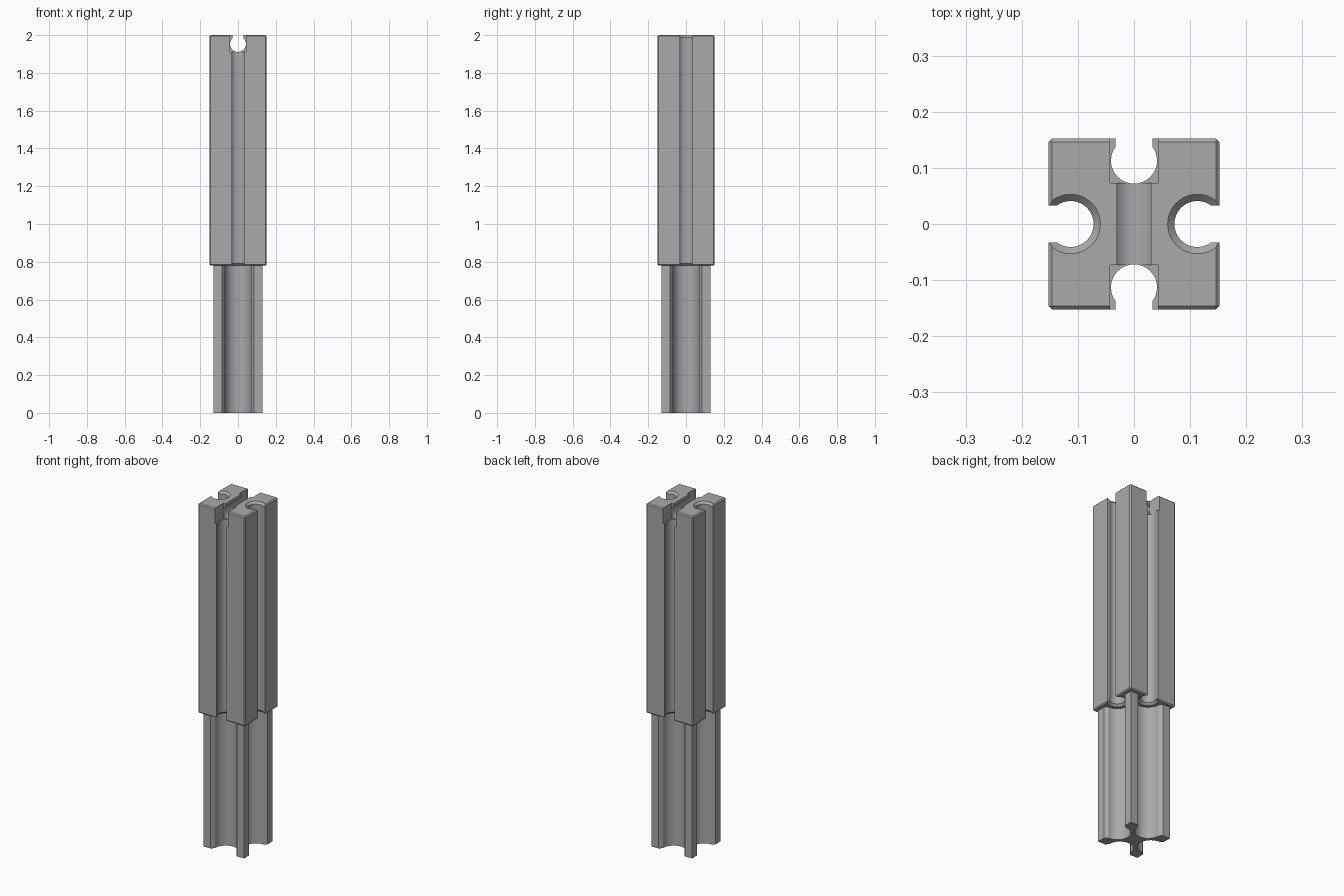
import bpy, bmesh, math
from mathutils import Matrix

if "Cube" in bpy.data.objects:
    bpy.data.objects.remove(bpy.data.objects["Cube"])

HALF, SHAFT_HALF = 0.152, 0.131      # half widths of upper body and lower shaft
STEP, TOP = 0.78, 2.0                # heights of the step and the top
BORE = 0.113                         # distance of groove axes from the centre
QUARTERS = [Matrix.Rotation(math.radians(90 * k), 4, 'Z') for k in range(4)]

grey = bpy.data.materials.new("plain grey")
grey.use_nodes = True
grey.diffuse_color = (0.4, 0.4, 0.4, 1)
grey.node_tree.nodes["Principled BSDF"].inputs["Base Color"].default_value = (0.4, 0.4, 0.4, 1)


def finish(name, bm, matrix=Matrix()):
    bmesh.ops.transform(bm, matrix=matrix, verts=bm.verts)
    bmesh.ops.recalc_face_normals(bm, faces=bm.faces)
    mesh = bpy.data.meshes.new(name)
    bm.to_mesh(mesh)
    bm.free()
    mesh.materials.append(grey)
    obj = bpy.data.objects.new(name, mesh)
    bpy.context.collection.objects.link(obj)
    return obj


def box(name, x, y, z, bevel=0):
    bm = bmesh.new()
    bmesh.ops.create_cube(bm, size=1)
    for v in bm.verts:
        v.co = [lim[c > 0] for lim, c in zip((x, y, z), v.co)]
    if bevel:
        bmesh.ops.bevel(bm, geom=bm.edges[:], offset=bevel, segments=1, affect='EDGES')
    return finish(name, bm)


def prism(name, points, low, high, matrix):
    bm = bmesh.new()
    face = bm.faces.new([bm.verts.new((u, v, low)) for u, v in points])
    new = bmesh.ops.extrude_face_region(bm, geom=[face])["geom"]
    verts = [g for g in new if isinstance(g, bmesh.types.BMVert)]
    bmesh.ops.translate(bm, vec=(0, 0, high - low), verts=verts)
    return finish(name, bm, matrix)


def keyhole(radius, mouth, depth, steps=40):
    """Round hole that opens towards +v through a mouth."""
    start = math.acos(min(1, mouth / radius))
    angles = [start - (math.pi + 2 * start) * i / steps for i in range(steps + 1)]
    arc = [(radius * math.cos(a), radius * math.sin(a)) for a in angles]
    return [(mouth, depth)] + arc + [(-mouth, depth)]


def cone(name, r_low, r_high, z, matrix):
    bm = bmesh.new()
    bmesh.ops.create_cone(bm, cap_ends=True, segments=48, radius1=r_low, radius2=r_high,
                          depth=abs(r_high - r_low))
    return finish(name, bm, matrix @ Matrix.Translation((0, BORE, z)))


def cut(target, cutter):
    cutter.hide_render = True
    mod = target.modifiers.new("cut", 'BOOLEAN')
    mod.operation, mod.solver, mod.object = 'DIFFERENCE', 'EXACT', cutter
    bpy.context.view_layer.objects.active = target
    bpy.ops.object.modifier_apply(modifier=mod.name)
    bpy.data.objects.remove(cutter)


# Upper body: chamfered square bar with four keyhole grooves
body = box("upper_body", (-HALF, HALF), (-HALF, HALF), (STEP, TOP), 0.006)
outward = Matrix.Translation((0, BORE, 0))
for k, turn in enumerate(QUARTERS):
    cut(body, prism("groove_cutter", keyhole(0.041, 0.033, 0.08), STEP - 0.1, TOP + 0.1,
                    turn @ outward))
    # Countersinks: every groove at the bottom, left and right grooves at the top
    cut(body, cone("bottom_sink", 0.064, 0.024, STEP + 0.009, turn))
    if k % 2:
        cut(body, cone("top_sink", 0.024, 0.064, TOP - 0.009, turn))

# Round slot across the top, from front to back
across = Matrix.Translation((0, 0, 1.953)) @ Matrix.Rotation(math.radians(90), 4, 'X')
cut(body, prism("slot_cutter", keyhole(0.042, 0.03, 0.1), -0.3, 0.3, across))

# Square pockets where the slot meets the front and back grooves
for y in ((-0.3, -0.073), (0.073, 0.3)):
    cut(body, box("pocket_cutter", (-0.0425, 0.0425), y, (1.911, TOP + 0.1)))

# Lower shaft: square bar with four scallops that flare at the mouth
shaft = box("lower_shaft", (-SHAFT_HALF, SHAFT_HALF), (-SHAFT_HALF, SHAFT_HALF), (0, STEP))
for turn in QUARTERS:
    cut(shaft, prism("scallop_cutter", keyhole(0.07, 0.093, 0.03), -0.1, STEP + 0.1,
                     turn @ outward))

for obj in bpy.context.view_layer.objects:
    obj.select_set(obj in (body, shaft))
bpy.context.view_layer.objects.active = body
bpy.ops.object.shade_smooth_by_angle(angle=math.radians(25))
